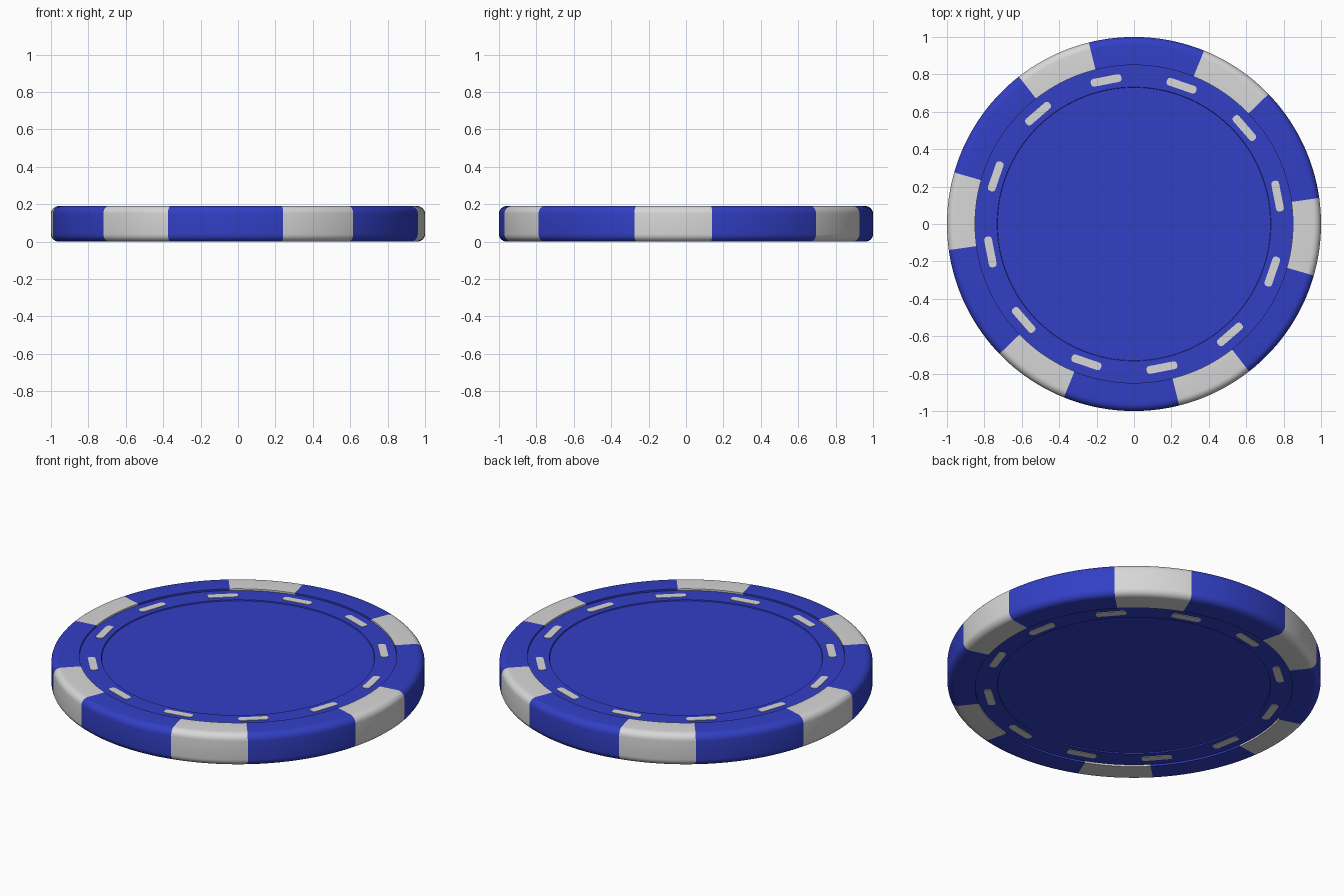
import bpy, bmesh, math

if "Cube" in bpy.data.objects:
    bpy.data.objects.remove(bpy.data.objects["Cube"])

H = 0.19          # chip thickness
SEG = 180         # 2 degree steps, so the colour bands fall on face edges


def material(name, rgb):
    m = bpy.data.materials.new(name)
    m.diffuse_color = (*rgb, 1)
    m.use_nodes = True
    m.node_tree.nodes["Principled BSDF"].inputs["Base Color"].default_value = m.diffuse_color
    return m


blue = material("blue", (0.032, 0.05, 0.56))
white = material("light_grey", (0.68, 0.68, 0.68))


def finish(bm, name, mats):
    bmesh.ops.recalc_face_normals(bm, faces=bm.faces)
    me = bpy.data.meshes.new(name)
    bm.to_mesh(me)
    bm.free()
    for m in mats:
        me.materials.append(m)
    ob = bpy.data.objects.new(name, me)
    bpy.context.collection.objects.link(ob)
    bpy.ops.object.select_all(action='DESELECT')
    ob.select_set(True)
    bpy.context.view_layer.objects.active = ob
    bpy.ops.object.shade_smooth_by_angle(angle=math.radians(32))
    return ob


def lathe(profile):
    """Revolve a closed (r, z) profile; points at r = 0 become poles."""
    bm = bmesh.new()
    rings = []
    for r, z in profile:
        if r == 0:
            rings.append([bm.verts.new((0, 0, z))] * SEG)
        else:
            rings.append([bm.verts.new((r * math.cos(2 * math.pi * i / SEG),
                                        r * math.sin(2 * math.pi * i / SEG), z))
                          for i in range(SEG)])
    for k, a in enumerate(rings):
        b = rings[(k + 1) % len(rings)]
        for i in range(SEG):
            j = (i + 1) % SEG
            vs = list(dict.fromkeys((a[i], a[j], b[j], b[i])))
            if len(vs) > 2:
                bm.faces.new(vs)
    return bm


# Rim: rounded outer edge with six light bands
C = 0.04
outer = []
for cz, start in ((C, -90), (H - C, 0)):
    for s in range(7):
        t = math.radians(start + 15 * s)
        outer.append((1 - C + C * math.cos(t), cz + C * math.sin(t)))
bm = lathe([(0.85, 0)] + outer + [(0.85, H)])
for f in bm.faces:
    c = f.calc_center_median()
    ang = math.degrees(math.atan2(c.y, c.x))
    f.material_index = 1 if (ang + 16) % 60 < 24 else 0
finish(bm, "rim", [blue, white])

# Body: recessed ring with a slightly lower centre on both sides
D1, D2 = 0.010, 0.016
finish(lathe([(0, D2), (0.73, D2), (0.732, D1), (0.855, D1),
              (0.855, H - D1), (0.732, H - D1), (0.73, H - D2), (0, H - D2)]),
       "body", [blue])

# Dashes: rounded plates around the ring, on both faces
bm = bmesh.new()
HALF, W, RC = 0.083, 0.021, 0.782
corner = 0.016
outline = []
for sx, sy, start in ((1, 1, 0), (-1, 1, 90), (-1, -1, 180), (1, -1, 270)):
    for s in range(4):
        t = math.radians(start + 30 * s)
        outline.append((sx * (W - corner) + corner * math.cos(t),
                        sy * (HALF - corner) + corner * math.sin(t)))
for k in range(12):
    a = math.radians(11 + 30 * k)
    ca, sa = math.cos(a), math.sin(a)
    for z0, z1 in ((D1 - 0.003, D1 + 0.002), (H - D1 - 0.002, H - D1 + 0.003)):
        lo, hi = [[bm.verts.new(((RC + x) * ca - y * sa, (RC + x) * sa + y * ca, z))
                   for x, y in outline] for z in (z0, z1)]
        bm.faces.new(lo[::-1])
        bm.faces.new(hi)
        n = len(lo)
        for i in range(n):
            j = (i + 1) % n
            bm.faces.new((lo[i], lo[j], hi[j], hi[i]))
finish(bm, "dashes", [white])
